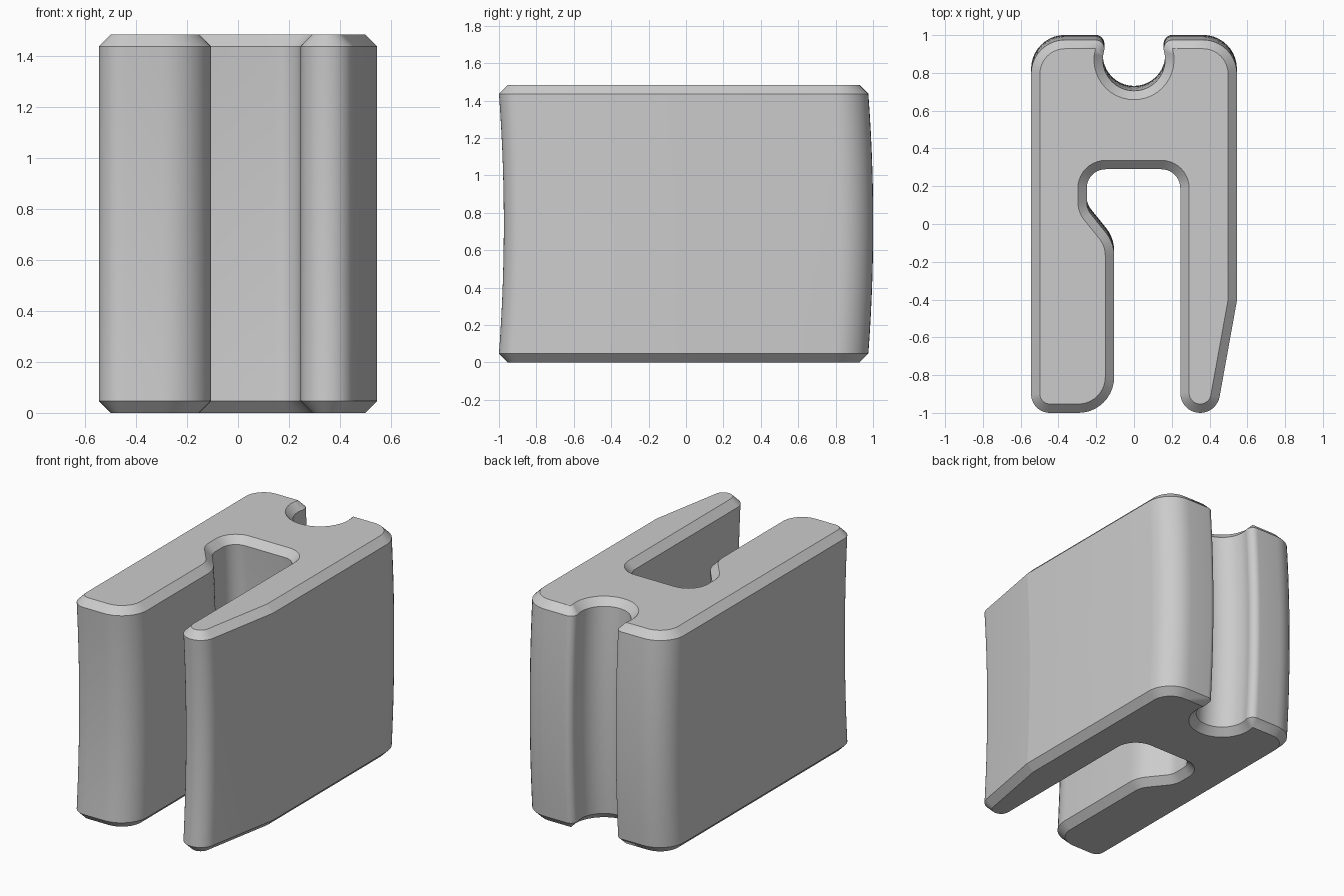
import bpy, bmesh, math

cube = bpy.data.objects.get("Cube")
if cube:
    bpy.data.objects.remove(cube, do_unlink=True)

HEIGHT, CHAMFER, BOW, STEPS = 1.483, 0.047, 0.026, 14

# Tangent arcs around the outline: centre x, centre y, radius, start and end angle.
# Rising angles are outside corners, falling angles are hollows.
ARCS = [
    (-0.445, -0.9, 0.1, 180, 270),        # broad arm, outer tip
    (-0.295, -0.81, 0.19, 270, 360),      # broad arm, inner tip
    (-0.295, -0.167, 0.19, 0, 38.9),      # shoulder of the catch
    (-0.15, 0.115, 0.1, 218.9, 180),      # hollow behind the catch
    (-0.15, 0.19, 0.1, 180, 90),          # slot corners
    (0.145, 0.19, 0.1, 90, 0),
    (0.35, -0.895, 0.105, 180, 350),      # slim arm tip
    (0.485, -0.4, 0.06, -10, 0),          # start of the taper
    (0.365, 0.795, 0.18, 0, 90),          # back corner
    (0.204, 0.928, CHAMFER, 90, 195.9),   # notch lip
    (0, 0.87, 0.165, 15.9, -195.9),       # round notch
    (-0.204, 0.928, CHAMFER, -15.9, 90),  # notch lip
    (-0.365, 0.795, 0.18, 90, 180),       # back corner
]


def outline(inset):
    """Points of the outline, moved into the solid by inset."""
    points = []
    for cx, cy, radius, start, end in ARCS:
        r = radius - inset if end > start else radius + inset
        count = max(2, math.ceil(abs(end - start) / 9))
        for i in range(count + 1):
            a = math.radians(start + (end - start) * i / count)
            points.append((cx + r * math.cos(a), cy + r * math.sin(a)))
    return points


def ring(bm, inset, z, shift):
    return [bm.verts.new((x, y + shift, z)) for x, y in outline(inset)]


# Bowed body with chamfered ends
bm = bmesh.new()
rings = [ring(bm, CHAMFER, 0, 0)]
for i in range(STEPS + 1):
    t = i / STEPS
    z = CHAMFER + (HEIGHT - 2 * CHAMFER) * t
    rings.append(ring(bm, 0, z, BOW * 4 * t * (1 - t)))
rings.append(ring(bm, CHAMFER, HEIGHT, 0))
for low, high in zip(rings, rings[1:]):
    for i in range(len(low)):
        j = (i + 1) % len(low)
        bm.faces.new((low[i], low[j], high[j], high[i]))
bm.faces.new(rings[-1])
bm.faces.new(rings[0][::-1])
bmesh.ops.remove_doubles(bm, verts=bm.verts, dist=0.0005)
bmesh.ops.recalc_face_normals(bm, faces=bm.faces)

mesh = bpy.data.meshes.new("clip_body")
bm.to_mesh(mesh)
bm.free()
body = bpy.data.objects.new("clip_body", mesh)
bpy.context.collection.objects.link(body)

# Plain grey material
grey = bpy.data.materials.new("light_grey")
grey.use_nodes = True
colour = (0.6, 0.6, 0.6, 1)
grey.diffuse_color = colour
grey.node_tree.nodes["Principled BSDF"].inputs["Base Color"].default_value = colour
mesh.materials.append(grey)

bpy.ops.object.select_all(action="DESELECT")
body.select_set(True)
bpy.context.view_layer.objects.active = body
bpy.ops.object.shade_smooth_by_angle(angle=math.radians(30))
